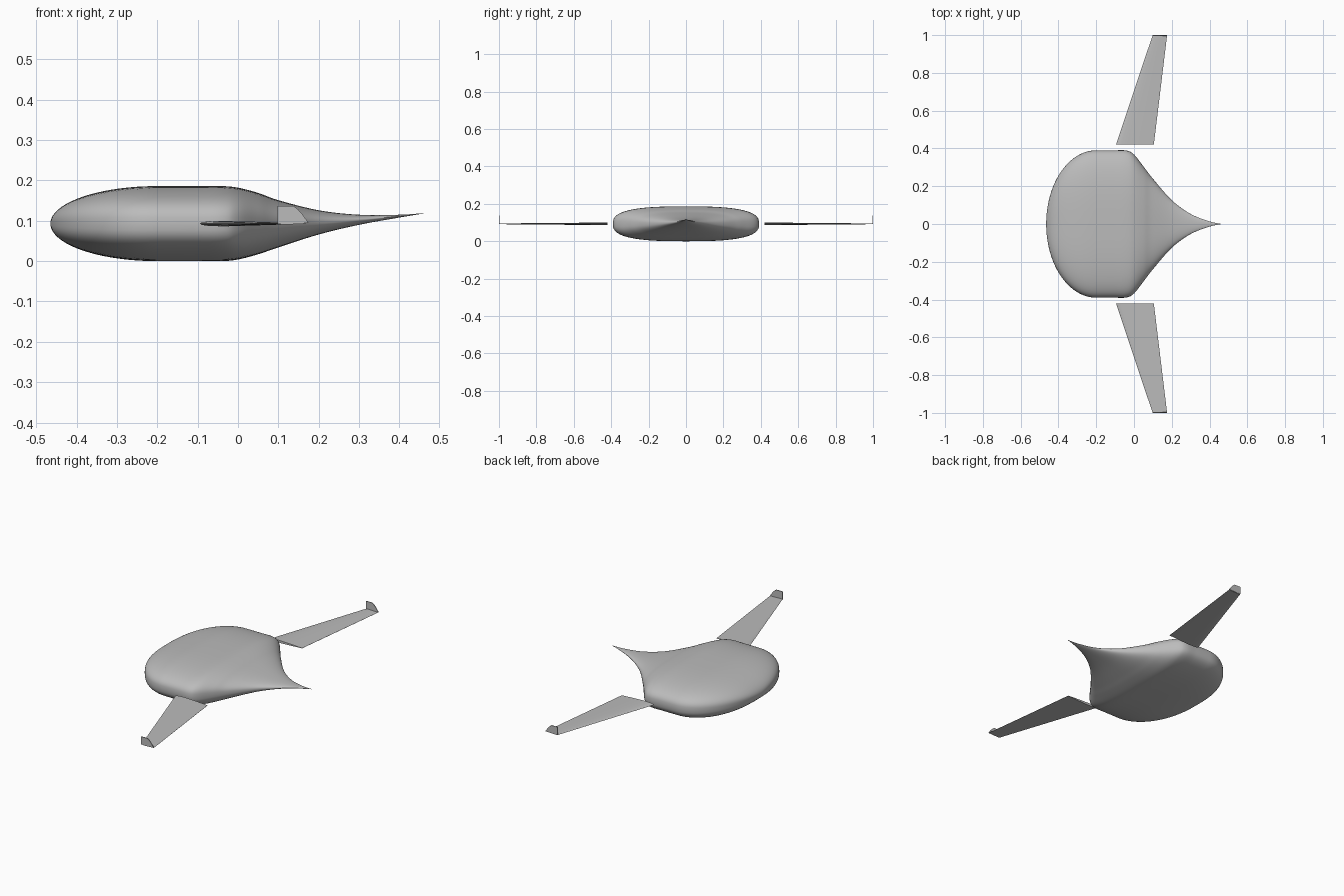
import bpy, bmesh, math

old = bpy.data.objects.get("Cube")
if old:
    bpy.data.objects.remove(old, do_unlink=True)

grey = bpy.data.materials.new("light grey")
grey.use_nodes = True
colour = (0.5, 0.5, 0.5, 1)
grey.diffuse_color = colour
grey.node_tree.nodes["Principled BSDF"].inputs["Base Color"].default_value = colour


def loft(name, rings, angle):
    """Skin a list of equal-length rings, cap the ends, shade by angle."""
    bm = bmesh.new()
    rows = [[bm.verts.new(p) for p in ring] for ring in rings]
    n = len(rows[0])
    for a, b in zip(rows, rows[1:]):
        for i in range(n):
            j = (i + 1) % n
            bm.faces.new((a[i], a[j], b[j], b[i]))
    bm.faces.new(rows[0])
    bm.faces.new(rows[-1])
    bmesh.ops.recalc_face_normals(bm, faces=bm.faces)
    mesh = bpy.data.meshes.new(name)
    bm.to_mesh(mesh)
    bm.free()
    mesh.materials.append(grey)
    obj = bpy.data.objects.new(name, mesh)
    bpy.context.collection.objects.link(obj)
    bpy.ops.object.select_all(action='DESELECT')
    obj.select_set(True)
    bpy.context.view_layer.objects.active = obj
    bpy.ops.object.shade_smooth_by_angle(angle=math.radians(angle))
    return obj


def spline(a, b, c, d, t):
    """Catmull-Rom step between b and c."""
    return tuple(q + 0.5 * t * (r - p + t * (2*p - 5*q + 4*r - s + t * (3*(q - r) + s - p)))
                 for p, q, r, s in zip(a, b, c, d))


# Body stations: x, half width, top, bottom
HALF_W, MID = 0.39, 0.093
stations = []
for i in range(25):  # elliptical nose
    a = math.radians(0.8 + 89.2 * i / 24)
    s = math.sin(a)
    stations.append((-0.2 - 0.265 * math.cos(a), HALF_W * s, MID + MID * s, MID - MID * s))

tail = [(-0.11, 0.39, 0.186, 0), (-0.04, 0.389, 0.186, 0), (0.0, 0.368, 0.182, 0.004),
        (0.05, 0.305, 0.169, 0.017), (0.1, 0.24, 0.151, 0.034), (0.2, 0.126, 0.126, 0.066),
        (0.3, 0.053, 0.115, 0.09), (0.4, 0.014, 0.115, 0.108), (0.46, 0.001, 0.119, 0.118)]
path = [stations[-1]] + tail + [tail[-1]]
for k in range(1, len(path) - 2):
    for t in range(6):
        stations.append(spline(*path[k-1:k+3], t / 6))
stations.append(tail[-1])


def section(x, w, top, bottom, n=72):
    """Rounded, slightly boxy cross-section that turns elliptical at the tail."""
    power = 2 / (2.8 - 0.8 * min(1, max(0, x / 0.4)))
    mid, h = (top + bottom) / 2, (top - bottom) / 2
    ring = []
    for i in range(n):
        c, s = math.cos(math.tau * i / n), math.sin(math.tau * i / n)
        ring.append((x, math.copysign(w * abs(c) ** power, c),
                     mid + math.copysign(h * abs(s) ** power, s)))
    return ring


loft("body", [section(*s) for s in stations], 60)

# Thin aerofoil, as chord fraction and thickness fraction
FOIL = [(0, 0), (0.03, 0.5), (0.12, 0.85), (0.3, 1), (0.6, 0.7), (1, 0.06)]
OUTLINE = FOIL + [(u, -v) for u, v in reversed(FOIL[1:])]


def foil(lead, trail, y, half):
    return [(lead + (trail - lead) * u, y, MID + half * v) for u, v in OUTLINE]


# Upright tip fin with a swept, curved back edge
FIN = [(0.098, 0.093), (0.098, 0.137), (0.137, 0.137), (0.149, 0.128),
       (0.162, 0.113), (0.175, 0.094)]

for side, label in ((1, "back"), (-1, "front")):
    loft(label + "_wing", [foil(-0.095, 0.105, side * 0.42, 0.007),
                           foil(0.098, 0.175, side * 0.998, 0.002)], 40)
    loft(label + "_wing_tip_fin", [[(x, side * y, z) for x, z in FIN]
                                   for y in (0.996, 1.0)], 30)
